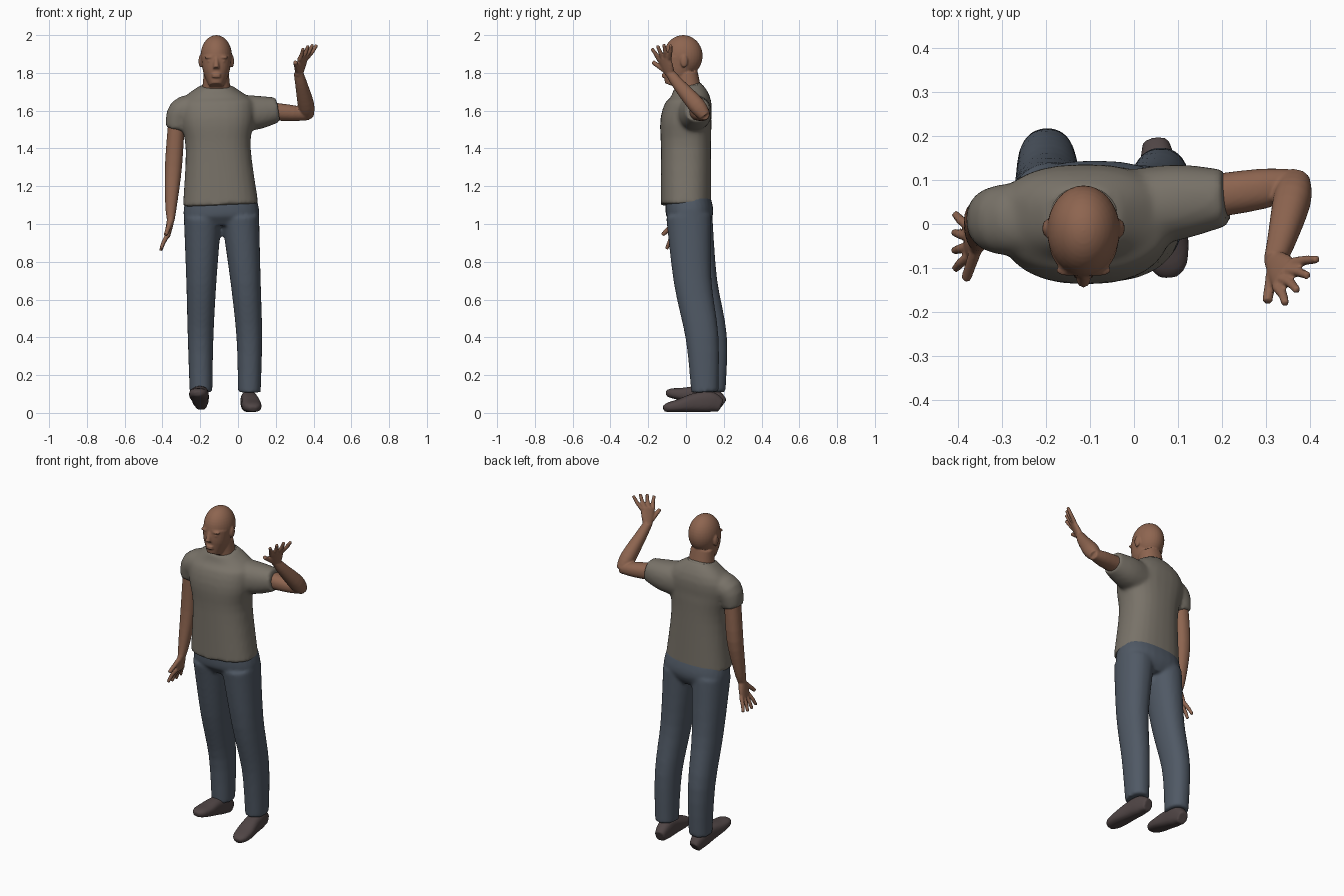
import bpy, bmesh, math
from mathutils import Vector, Matrix

cube = bpy.data.objects.get("Cube")
if cube:
    bpy.data.objects.remove(cube, do_unlink=True)


def material(name, red, green, blue):
    mat = bpy.data.materials.new(name)
    mat.use_nodes = True
    mat.diffuse_color = (red, green, blue, 1)
    mat.node_tree.nodes["Principled BSDF"].inputs["Base Color"].default_value = mat.diffuse_color
    return mat


SKIN = material("brown skin", 0.27, 0.13, 0.08)
SHIRT = material("warm grey cotton", 0.19, 0.17, 0.14)
DENIM = material("slate blue denim", 0.08, 0.1, 0.13)
LEATHER = material("dark brown leather", 0.08, 0.06, 0.06)

SIDEWAYS = Vector((1, 0, 0))
FORWARD = Vector((0, -1, 0))


def resample(stations, steps=4):
    """Catmull-Rom interpolation of station tuples."""
    last = len(stations) - 1
    if last == 1:
        return stations
    result = []
    for i in range(last):
        window = [stations[max(0, min(last, i + k))] for k in (-1, 0, 1, 2)]
        for step in range(steps):
            t = step / steps
            result.append([b + t * (c - a + t * (2 * a - 5 * b + 4 * c - d
                                                 + t * (3 * (b - c) + d - a))) / 2
                           for a, b, c, d in zip(*window)])
    return result + [stations[-1]]


def tube(bm, stations, across=SIDEWAYS, power=2.2, sides=28):
    """Loft superellipse rings along a path: (x, y, z, radius along across, other radius)."""
    path = resample(stations)
    centres = [Vector(station[:3]) for station in path]
    rings = []
    for i, (x, y, z, width, depth) in enumerate(path):
        tangent = (centres[min(i + 1, len(path) - 1)] - centres[max(i - 1, 0)]).normalized()
        u = (across - tangent * across.dot(tangent)).normalized()
        v = tangent.cross(u)
        ring = []
        for k in range(sides):
            angle = math.tau * k / sides
            cu, cv = (math.copysign(abs(w) ** (2 / power), w)
                      for w in (math.cos(angle), math.sin(angle)))
            ring.append(bm.verts.new(centres[i] + u * width * cu + v * depth * cv))
        rings.append(ring)
    for lower, upper in zip(rings, rings[1:]):
        for k in range(sides):
            bm.faces.new((lower[k - 1], lower[k], upper[k], upper[k - 1]))
    bm.faces.new(rings[0][::-1])
    bm.faces.new(rings[-1])


def rod(bm, start, end, radius, taper=0.8):
    tube(bm, [(*start, radius, radius), (*end, radius * taper, radius * taper)],
         across=(end - start).orthogonal())


def blob(bm, centre, size):
    bmesh.ops.create_uvsphere(bm, u_segments=32, v_segments=20, radius=1,
                              matrix=Matrix.Translation(centre) @ Matrix.Diagonal((*size, 1)))


def hand(bm, wrist, along, thumbward, curl):
    """Palm, four fanned fingers and a thumb."""
    along = along.normalized()
    thumbward = (thumbward - along * thumbward.dot(along)).normalized()
    knuckles = wrist + along * 0.1
    tube(bm, [(*wrist, 0.025, 0.02), (*wrist.lerp(knuckles, 0.5), 0.037, 0.018),
              (*knuckles, 0.042, 0.014)], across=thumbward)
    for k in (-1.5, -0.5, 0.5, 1.5):
        base = knuckles + thumbward * k * 0.022 - along * 0.01
        tip = base + along * (0.09 - 0.01 * abs(k)) + thumbward * k * 0.02 + curl
        middle = base.lerp(tip, 0.5) + curl * 0.2
        rod(bm, base, middle, radius=0.012, taper=0.9)
        rod(bm, middle - (tip - middle) * 0.1, tip, radius=0.011)
    root = wrist + along * 0.02 + thumbward * 0.015
    rod(bm, root, root + along * 0.07 + thumbward * 0.07 + curl * 0.5, radius=0.014)


def finish(name, bm, mat, voxel, smooth):
    """Fuse the overlapping pieces into one smooth surface."""
    bmesh.ops.recalc_face_normals(bm, faces=bm.faces)
    mesh = bpy.data.meshes.new(name)
    bm.to_mesh(mesh)
    bm.free()
    mesh.materials.append(mat)
    mesh.shade_smooth()
    obj = bpy.data.objects.new(name, mesh)
    bpy.context.collection.objects.link(obj)
    fuse = obj.modifiers.new("fuse", 'REMESH')
    fuse.mode = 'VOXEL'
    fuse.voxel_size = voxel
    fuse.use_smooth_shade = True
    soften = obj.modifiers.new("soften", 'SMOOTH')
    soften.iterations = smooth


# Head: skull, jaw and neck, then nose, lips, brows, eyes and ears
MID = -0.115
bm = bmesh.new()
blob(bm, (MID, -0.015, 1.89), (0.083, 0.103, 0.11))
tube(bm, [(MID, -0.03, 1.88, 0.08, 0.09), (MID, -0.045, 1.8, 0.068, 0.077),
          (MID, -0.07, 1.73, 0.036, 0.045)])
tube(bm, [(MID, 0.02, 1.66, 0.08, 0.07), (MID, 0, 1.8, 0.066, 0.062)])
rod(bm, Vector((MID, -0.112, 1.88)), Vector((MID, -0.13, 1.825)), radius=0.01, taper=1.6)
for height in (1.78, 1.792):
    blob(bm, (MID, -0.117, height), (0.025, 0.012, 0.006))
for side in (-1, 1):
    blob(bm, (MID + side * 0.034, -0.105, 1.882), (0.03, 0.014, 0.007))
    blob(bm, (MID + side * 0.033, -0.107, 1.862), (0.014, 0.008, 0.006))
    blob(bm, (MID + side * 0.083, -0.01, 1.862), (0.011, 0.02, 0.034))
finish("head", bm, SKIN, voxel=0.005, smooth=3)

# Shirt: body and two sleeves
bm = bmesh.new()
tube(bm, [(-0.092, 0, 1.1, 0.2, 0.134), (-0.105, 0, 1.4, 0.172, 0.133),
          (-0.11, 0, 1.55, 0.195, 0.135), (-0.115, 0.02, 1.65, 0.19, 0.115),
          (-0.115, 0.01, 1.73, 0.085, 0.075)], power=2.4)
tube(bm, [(-0.22, 0.01, 1.61, 0.08, 0.085), (-0.3, 0.01, 1.59, 0.075, 0.08),
          (-0.33, 0.01, 1.5, 0.054, 0.062)])
tube(bm, [(-0.03, 0.03, 1.585, 0.09, 0.1), (0.1, 0.05, 1.59, 0.086, 0.09),
          (0.21, 0.06, 1.605, 0.064, 0.066)], across=FORWARD)
finish("shirt", bm, SHIRT, voxel=0.011, smooth=6)

# Shirt neckband, lower at the front
bm = bmesh.new()
tube(bm, [(MID, 0.014, 1.7, 0.09, 0.085), (MID, 0.006, 1.73, 0.078, 0.075)])
finish("neckband", bm, SHIRT, voxel=0.007, smooth=2)

# Trousers: hips and two legs sharing one taper
bm = bmesh.new()
tube(bm, [(-0.091, 0.01, 1.13, 0.19, 0.12), (-0.088, 0.02, 1.05, 0.2, 0.125),
          (-0.086, 0.02, 0.99, 0.17, 0.09)], power=2.4)
TAPER = [(1.04, 0.1, 0.12), (0.7, 0.08, 0.1), (0.4, 0.068, 0.087), (0.11, 0.06, 0.072)]
LEFT_LEG = [(0.012, 0.015), (0.04, 0.035), (0.06, 0.085), (0.06, 0.1)]
RIGHT_LEG = [(-0.187, 0.02), (-0.194, 0.065), (-0.198, 0.13), (-0.196, 0.137)]
for leg in (LEFT_LEG, RIGHT_LEG):
    tube(bm, [centre + section for centre, section in zip(leg, TAPER)])
finish("trousers", bm, DENIM, voxel=0.01, smooth=4)

# Right arm and hand, hanging
bm = bmesh.new()
tube(bm, [(-0.325, 0.01, 1.55, 0.044, 0.05), (-0.342, 0.01, 1.3, 0.045, 0.047),
          (-0.354, -0.02, 1.1, 0.031, 0.034), (-0.356, -0.04, 1.02, 0.02, 0.025)])
hand(bm, wrist=Vector((-0.355, -0.04, 1.03)), along=Vector((-0.2, 0, -1)),
     thumbward=FORWARD, curl=Vector((-0.02, 0, 0)))
finish("right_arm", bm, SKIN, voxel=0.005, smooth=3)

# Left arm and hand, raised in a wave
bm = bmesh.new()
tube(bm, [(0.12, 0.055, 1.6, 0.05, 0.05), (0.29, 0.08, 1.587, 0.046, 0.042),
          (0.38, 0.096, 1.578, 0.028, 0.028)], across=FORWARD)
tube(bm, [(0.367, 0.1, 1.572, 0.034, 0.032), (0.36, 0.055, 1.63, 0.043, 0.045),
          (0.335, -0.04, 1.74, 0.032, 0.033), (0.32, -0.085, 1.8, 0.025, 0.024)])
hand(bm, wrist=Vector((0.32, -0.083, 1.79)), along=Vector((0.25, -0.35, 0.9)),
     thumbward=Vector((-0.5, -0.8, 0)), curl=Vector((0.02, 0.01, 0)))
finish("left_arm", bm, SKIN, voxel=0.005, smooth=3)

# Shoes, lofted from heel to toe: (distance, half width, height)
SHOE = [(0, 0.03, 0.07), (0.06, 0.043, 0.11), (0.14, 0.047, 0.1),
        (0.22, 0.052, 0.07), (0.28, 0.043, 0.05), (0.305, 0.02, 0.03)]
for name, heel, turn, pitch in (("left_shoe", (0.05, 0.185, 0.004), 0.1, 0),
                                ("right_shoe", (-0.195, 0.185, 0.008), -0.06, -0.26)):
    bm = bmesh.new()
    tube(bm, [(0, -reach, height / 2, width, height / 2) for reach, width, height in SHOE], power=2.6)
    # flat sole
    for vert in bm.verts:
        vert.co.z = max(vert.co.z, 0)
    bm.transform(Matrix.Translation(heel) @ Matrix.Rotation(turn, 4, 'Z')
                 @ Matrix.Rotation(pitch, 4, 'X'))
    finish(name, bm, LEATHER, voxel=0.007, smooth=3)
